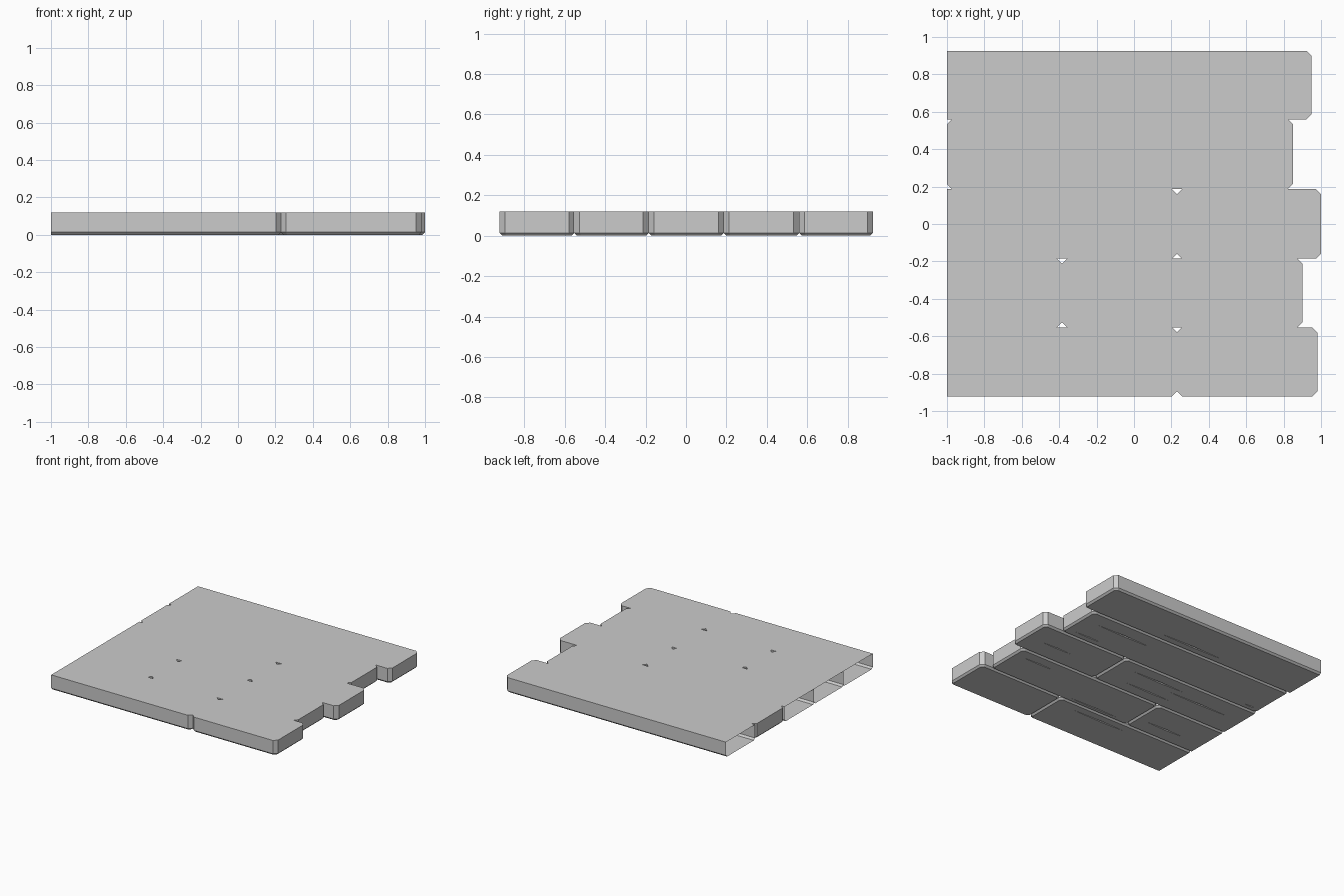
import bpy, bmesh

if "Cube" in bpy.data.objects:
    bpy.data.objects.remove(bpy.data.objects["Cube"])

TOP, BEV, CH = 0.12, 0.014, 0.027


def outline(x0, x1, y0, y1, c, open_left):
    # rectangle with clipped corners; a cut-through left end keeps square corners
    pts = [(x1 - c, y0), (x1, y0 + c), (x1, y1 - c), (x1 - c, y1)]
    if open_left:
        return pts + [(x0, y1), (x0, y0)]
    return pts + [(x0 + c, y1), (x0, y1 - c), (x0, y0 + c), (x0 + c, y0)]


def make_object(name, bm):
    bmesh.ops.recalc_face_normals(bm, faces=bm.faces[:])
    me = bpy.data.meshes.new(name)
    bm.to_mesh(me)
    bm.free()
    ob = bpy.data.objects.new(name, me)
    bpy.context.collection.objects.link(ob)
    return ob


def crack_cutter(cracks):
    # slender kite-shaped wedges that carve the wood grain
    bm = bmesh.new()
    for xa, xb, y, w in cracks:
        m = xa * 0.55 + xb * 0.45
        base = [bm.verts.new(p) for p in
                [(xa, y, -0.004), (m, y - w, -0.004), (xb, y, -0.004), (m, y + w, -0.004)]]
        tip = bm.verts.new((m, y, 0.012))
        bm.faces.new(base)
        for i in range(4):
            bm.faces.new((base[i], base[(i + 1) % 4], tip))
    ob = make_object("crack_cutter", bm)
    ob.hide_render = True
    return ob


def plank(name, x0, x1, y0, y1, open_left, cracks):
    # body with a bevelled lower (walking) edge
    bm = bmesh.new()
    b = BEV
    big = outline(x0, x1, y0, y1, CH, open_left)
    small = outline(x0 if open_left else x0 + b, x1 - b, y0 + b, y1 - b,
                    CH - 0.586 * b, open_left)
    rings = [[bm.verts.new((x, y, z)) for x, y in pts]
             for pts, z in ((small, 0), (big, b), (big, TOP))]
    n = len(big)
    bm.faces.new(rings[0])
    bm.faces.new(rings[2])
    for lo, hi in zip(rings, rings[1:]):
        for i in range(n):
            j = (i + 1) % n
            bm.faces.new((lo[i], lo[j], hi[j], hi[i]))
    ob = make_object(name, bm)
    # carve the cracks
    if cracks:
        cutter = crack_cutter(cracks)
        mod = ob.modifiers.new("cracks", 'BOOLEAN')
        mod.operation, mod.solver, mod.object = 'DIFFERENCE', 'EXACT', cutter
        dg = bpy.context.evaluated_depsgraph_get()
        me = bpy.data.meshes.new_from_object(ob.evaluated_get(dg))
        ob.modifiers.clear()
        ob.data = me
        bpy.data.objects.remove(cutter)
    # cut-through ends are left open
    if open_left:
        bm = bmesh.new()
        bm.from_mesh(ob.data)
        caps = [f for f in bm.faces if all(v.co.x < -0.9995 for v in f.verts)]
        bmesh.ops.delete(bm, geom=caps, context='FACES')
        bm.to_mesh(ob.data)
        bm.free()
    return ob


# row edges in y, then planks: row, x start, x end, open left end, cracks (x, x, y, half width)
Y = [-0.922, -0.553, -0.185, 0.187, 0.56, 0.925]
PLANKS = [
    (0, -1, 0.23, True, [(-0.5, 0.13, -0.63, 0.008)]),
    (0, 0.23, 0.98, False, []),
    (1, -1, -0.385, True, [(-0.85, -0.42, -0.42, 0.009)]),
    (1, -0.385, 0.9, False, [(-0.33, 0.25, -0.51, 0.008), (0.5, 0.86, -0.28, 0.007)]),
    (2, -1, 0.23, True, [(-0.46, 0.15, 0.08, 0.01), (-0.45, 0.07, -0.08, 0.008),
                         (-0.95, -0.2, 0.02, 0.009)]),
    (2, 0.23, 1.0, False, [(0.55, 0.9, -0.02, 0.007)]),
    (3, -1, 0.85, False, [(0.15, 0.79, 0.43, 0.01), (0.5, 0.8, 0.25, 0.007),
                          (-0.96, -0.84, 0.24, 0.006)]),
    (4, -1, 0.95, True, [(-0.38, 0.36, 0.63, 0.01)]),
]
for k, (r, x0, x1, open_left, cracks) in enumerate(PLANKS):
    plank(f"floor_plank_{k + 1}", x0, x1, Y[r], Y[r + 1], open_left, cracks)
